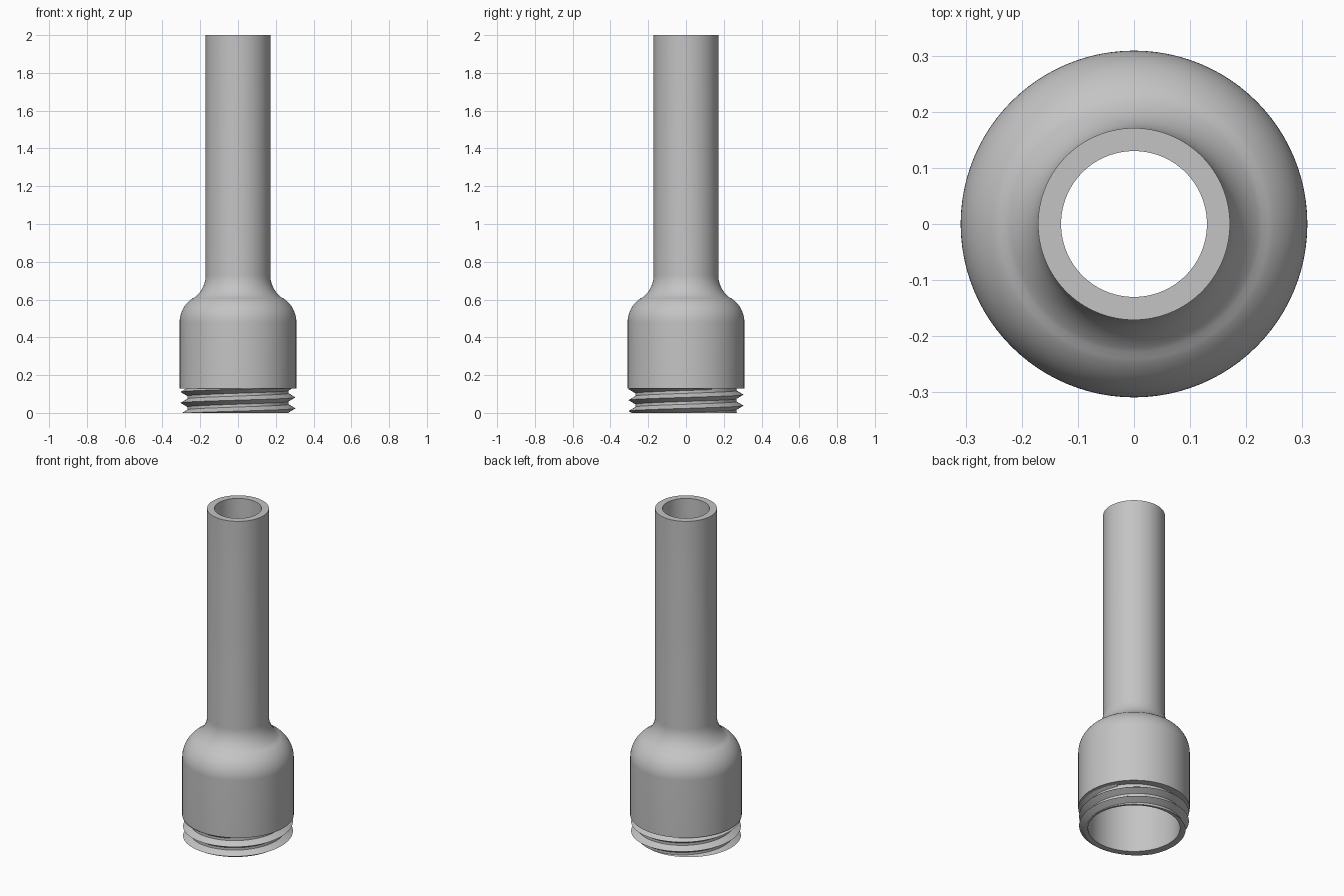
import bpy
import bmesh
from math import sin, cos, pi, tau, radians
from mathutils import Vector

cube = bpy.data.objects.get("Cube")
if cube:
    bpy.data.objects.remove(cube, do_unlink=True)

SEGMENTS = 96

# One plain grey for the whole part
grey = bpy.data.materials.new("grey")
grey.use_nodes = True
colour = (0.55, 0.55, 0.55, 1)
grey.diffuse_color = colour
grey.node_tree.nodes["Principled BSDF"].inputs["Base Color"].default_value = colour


def make_object(name, bm):
    bmesh.ops.recalc_face_normals(bm, faces=bm.faces)
    mesh = bpy.data.meshes.new(name)
    bm.to_mesh(mesh)
    bm.free()
    mesh.materials.append(grey)
    obj = bpy.data.objects.new(name, mesh)
    bpy.context.collection.objects.link(obj)
    bpy.ops.object.select_all(action="DESELECT")
    obj.select_set(True)
    bpy.context.view_layer.objects.active = obj
    bpy.ops.object.shade_smooth_by_angle(angle=radians(30))
    return obj


def arc(cx, cz, radius, start, end, steps=12):
    angles = [radians(start + (end - start) * i / steps) for i in range(steps + 1)]
    return [(cx + radius * cos(a), cz + radius * sin(a)) for a in angles]


def shoulder(outer, inner):
    # Convex bell curve running into a concave neck fillet
    return arc(0.158, 0.48, outer, 0, 57) + arc(0.32, 0.73, inner, 237, 180)[1:]


# Hollow body: threaded spigot, bell, neck and long tube
outside = [(0.268, 0), (0.268, 0.13), (0.309, 0.13)] + shoulder(0.151, 0.149) + [(0.171, 2)]
inside = [(0.255, 0)] + shoulder(0.097, 0.19) + [(0.13, 2)]
profile = outside + inside[::-1]

bm = bmesh.new()
rings = []
for i in range(SEGMENTS):
    a = tau * i / SEGMENTS
    rings.append([bm.verts.new((r * cos(a), r * sin(a), z)) for r, z in profile])
count = len(profile)
for i in range(SEGMENTS):
    here, there = rings[i], rings[(i + 1) % SEGMENTS]
    for j in range(count):
        k = (j + 1) % count
        bm.faces.new((here[j], there[j], there[k], here[k]))
make_object("tube_body", bm)

# Helical ridge with a triangular section, trimmed flat at the bottom
PITCH = 0.058
bm = bmesh.new()
sections = []
for i in range(int(-0.9 * SEGMENTS), int(2.1 * SEGMENTS)):
    turn = i / SEGMENTS
    a, z = tau * turn, 0.024 + PITCH * turn
    section = [(0.264, z - 0.024), (0.304, z), (0.264, z + 0.024)]
    sections.append([bm.verts.new((r * cos(a), r * sin(a), h)) for r, h in section])
for here, there in zip(sections, sections[1:]):
    for j in range(3):
        k = (j + 1) % 3
        bm.faces.new((here[j], there[j], there[k], here[k]))
bm.faces.new(sections[0])
bm.faces.new(sections[-1])
cut = bmesh.ops.bisect_plane(
    bm, geom=bm.verts[:] + bm.edges[:] + bm.faces[:], dist=1e-6,
    plane_co=Vector((0, 0, 0)), plane_no=Vector((0, 0, 1)), clear_inner=True)
rim = [e for e in cut["geom_cut"] if isinstance(e, bmesh.types.BMEdge) and e.is_boundary]
fill = bmesh.ops.triangle_fill(bm, edges=rim, use_beauty=True)
make_object("screw_thread", bm)
